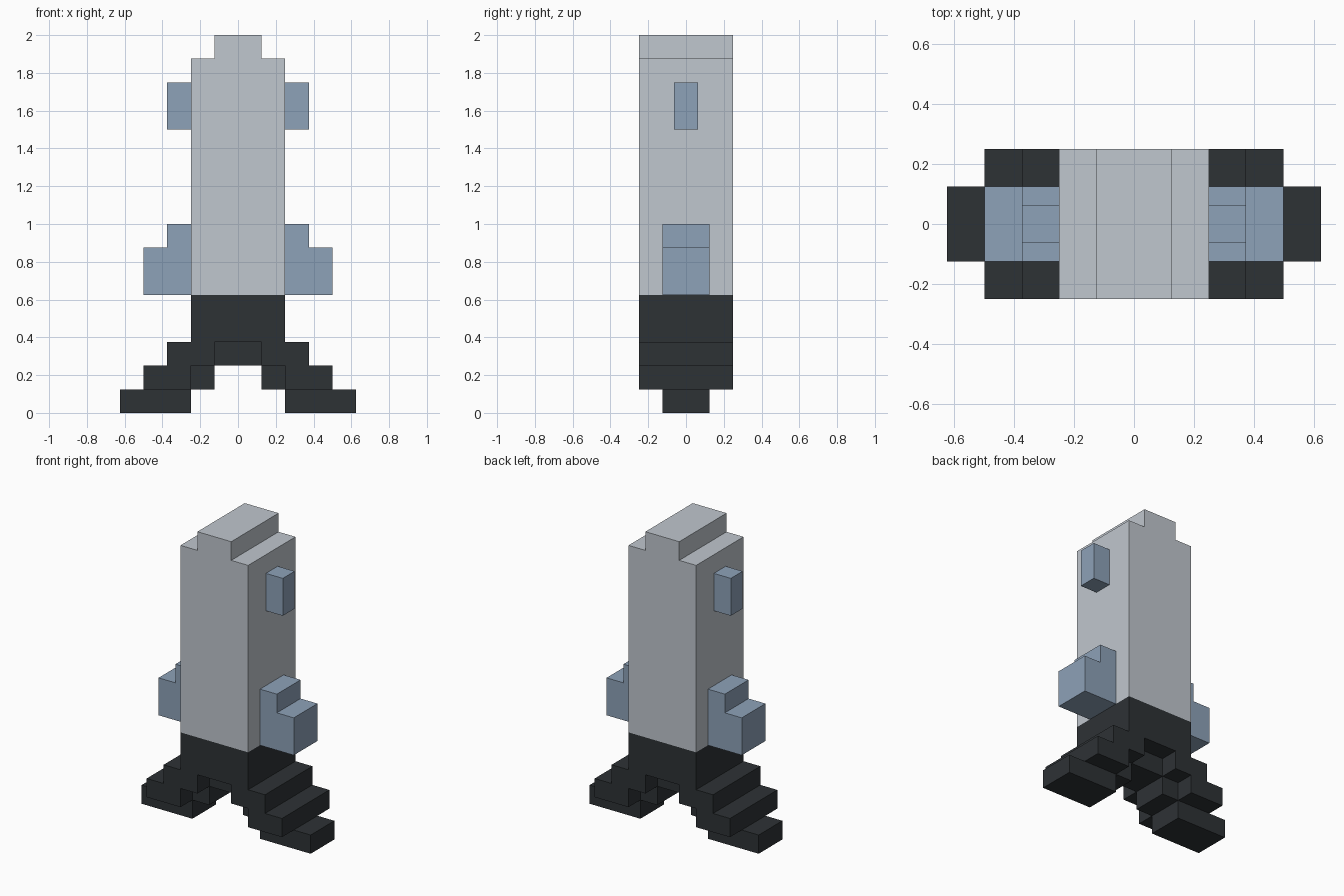
import bpy, bmesh

if "Cube" in bpy.data.objects:
    bpy.data.objects.remove(bpy.data.objects["Cube"])

U = 0.125  # grid step of the blocky style


def material(name, rgb):
    m = bpy.data.materials.new(name)
    m.diffuse_color = (*rgb, 1)
    m.use_nodes = True
    m.node_tree.nodes["Principled BSDF"].inputs["Base Color"].default_value = m.diffuse_color
    return m


HULL = material("pale_grey", (0.53, 0.57, 0.62))
FIN = material("steel_blue", (0.27, 0.36, 0.48))
DARK = material("charcoal", (0.027, 0.032, 0.036))


def extrude_profile(name, pts, half_depth, mat):
    """Extrude an x-z outline (in grid steps) from -y to +y."""
    bm = bmesh.new()
    face = bm.faces.new([bm.verts.new((x * U, -half_depth * U, z * U)) for x, z in pts])
    ext = bmesh.ops.extrude_face_region(bm, geom=[face])
    verts = [g for g in ext["geom"] if isinstance(g, bmesh.types.BMVert)]
    bmesh.ops.translate(bm, verts=verts, vec=(0, 2 * half_depth * U, 0))
    bmesh.ops.recalc_face_normals(bm, faces=bm.faces)
    me = bpy.data.meshes.new(name)
    bm.to_mesh(me)
    bm.free()
    me.materials.append(mat)
    ob = bpy.data.objects.new(name, me)
    bpy.context.collection.objects.link(ob)
    return ob


def symmetric(right):
    """Close a right-hand outline with its mirror image."""
    return right + [(-x, z) for x, z in reversed(right)]


def pair(name, pts, half_depth, mat):
    """Same part on the left and right side."""
    extrude_profile("right_" + name, pts, half_depth, mat)
    extrude_profile("left_" + name, [(-x, z) for x, z in pts], half_depth, mat)


# Tall hull with stepped cap
extrude_profile("hull", symmetric([(2, 5), (2, 15), (1, 15), (1, 16)]), 2, HULL)

# Small upper fins and stepped lower fins
pair("upper_fin", [(2, 12), (3, 12), (3, 14), (2, 14)], 0.5, FIN)
pair("lower_fin", [(2, 5), (4, 5), (4, 7), (3, 7), (3, 8), (2, 8)], 1, FIN)

# Dark base spreading into two stepped legs
extrude_profile("leg_base", symmetric([
    (1, 3), (1, 2), (2, 2), (2, 1), (4, 1), (4, 2), (3, 2), (3, 3), (2, 3), (2, 5)]),
    2, DARK)

# Recessed underside pieces between the legs
extrude_profile("base_core", symmetric([(1, 2), (1, 3)]), 1, DARK)
pair("inner_leg_block", [(1, 1), (2, 1), (2, 2), (1, 2)], 1, DARK)

# Narrow feet
pair("foot", [(2, 0), (5, 0), (5, 1), (2, 1)], 1, DARK)
